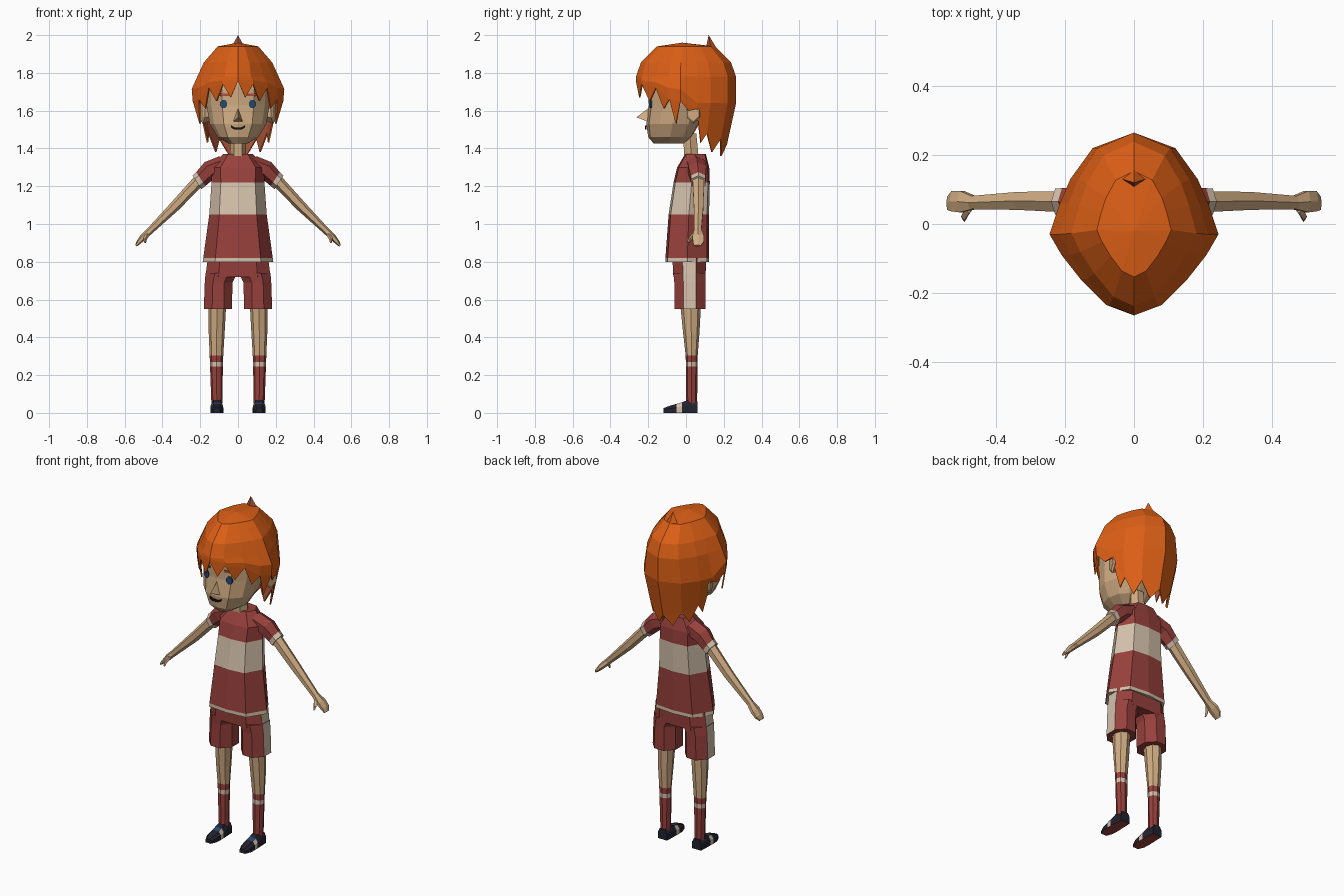
import bpy, bmesh, math
from mathutils import Vector

cube = bpy.data.objects.get("Cube")
if cube:
    bpy.data.objects.remove(cube, do_unlink=True)


def material(name, r, g, b):
    m = bpy.data.materials.new(name)
    m.use_nodes = True
    m.diffuse_color = (r, g, b, 1)
    node = m.node_tree.nodes["Principled BSDF"]
    node.inputs["Base Color"].default_value = (r, g, b, 1)
    node.inputs["Roughness"].default_value = 0.9
    return m


HAIR = material("orange_hair", 0.72, 0.115, 0.008)
RUST = material("rust_inner_hair", 0.38, 0.085, 0.04)
SKIN = material("skin", 0.63, 0.41, 0.225)
RED = material("dark_red_cloth", 0.31, 0.052, 0.045)
BEIGE = material("beige_trim", 0.66, 0.53, 0.41)
NAVY = material("navy_shoe", 0.016, 0.016, 0.03)
BLUE = material("blue", 0.02, 0.065, 0.16)
BLACK = material("black", 0.006, 0.006, 0.008)


def build(name, verts, faces, face_mats):
    """Mesh object with one material per face."""
    mesh = bpy.data.meshes.new(name)
    mesh.from_pydata([tuple(v) for v in verts], [], faces)
    used = list(dict.fromkeys(face_mats))
    for m in used:
        mesh.materials.append(m)
    for p, m in zip(mesh.polygons, face_mats):
        p.material_index = used.index(m)
    bm = bmesh.new()
    bm.from_mesh(mesh)
    bmesh.ops.recalc_face_normals(bm, faces=bm.faces)
    bm.to_mesh(mesh)
    bm.free()
    ob = bpy.data.objects.new(name, mesh)
    bpy.context.scene.collection.objects.link(ob)
    return ob


def loft(name, rings, mats, caps=None, rule=None):
    """Skin over rings; mats is per segment, rule(segment, side) may override."""
    n = len(rings[0])
    verts = [v for r in rings for v in r]
    faces, fm = [], []
    for s in range(len(rings) - 1):
        for i in range(n):
            j = (i + 1) % n
            faces.append((s * n + i, s * n + j, s * n + n + j, s * n + n + i))
            fm.append((rule and rule(s, i)) or mats[s])
    end = len(verts) - n
    faces += [tuple(range(n)), tuple(range(end, end + n))]
    fm += caps or [mats[0], mats[-1]]
    return build(name, verts, faces, fm)


def whole(half):
    """Complete a front-to-back half outline with its mirror image."""
    return half + [(-x, y) for x, y in half[-2:0:-1]]


def gon(n, turn=0.0):
    return [(math.cos(math.tau * (i + turn) / n), math.sin(math.tau * (i + turn) / n)) for i in range(n)]


def level(shape, z, cx, cy, rx, ry):
    return [Vector((cx + rx * x, cy + ry * y, z)) for x, y in shape]


def tube(name, path, mats, side, n=6):
    """Limb along path points (x, y, z, width along y, thickness)."""
    d = (Vector(path[-1][:3]) - Vector(path[0][:3])).normalized()
    u = Vector((0, 1, 0))
    v = d.cross(u).normalized()
    rings = []
    for x, y, z, w, t in path:
        ring = [Vector((x, y, z)) + u * w * b + v * t * a for a, b in gon(n)]
        rings.append([Vector((p.x * side, p.y, p.z)) for p in ring])
    return loft(name, rings, mats)


# Shirt
BODY = whole([(0, -1), (.65, -.9), (1, 0), (.65, .9), (0, 1)])
loft("shirt", [level(BODY, z, 0, cy, rx, ry) for z, cy, rx, ry in [
    (.80, .007, .187, .116), (.82, .007, .184, .116), (1.05, .015, .152, .107),
    (1.22, .03, .14, .096), (1.30, .038, .142, .085), (1.37, .05, .08, .055)]],
    [BEIGE, RED, BEIGE, RED, RED])

# Shorts: hip block
HIP = whole([(0, -1), (.6, -1), (1, -.4), (1, .4), (.6, 1), (0, 1)])
loft("shorts_hip", [level(HIP, z, 0, .018, rx, ry) for z, rx, ry in [
    (.72, .172, .085), (.82, .16, .09)]], [RED],
    rule=lambda s, i: BEIGE if i in (2, 7) else None)

# Neck and head
loft("neck", [level(gon(6), 1.33, 0, .03, .045, .045),
              level(gon(6), 1.48, 0, .02, .04, .04)], [SKIN])
FACE = whole([(0, -1), (.5, -.9), (.85, -.5), (1, 0), (.85, .6), (.5, .95), (0, 1)])
loft("head", [level(FACE, z, 0, (f + b) / 2, rx, (b - f) / 2) for z, f, b, rx in [
    (1.425, -.17, -.01, .05), (1.46, -.2, .03, .108), (1.53, -.21, .07, .15),
    (1.63, -.197, .1, .167), (1.73, -.2, .13, .172), (1.86, -.14, .13, .12)]], [SKIN] * 5)
build("nose", [(0, -.19, 1.62), (-.027, -.198, 1.54), (.027, -.198, 1.54), (0, -.262, 1.565)],
      [(0, 1, 3), (0, 3, 2), (1, 2, 3), (0, 2, 1)], [SKIN] * 4)

# Mouth: a thin upturned strip
LIPS = [(-.036, 1.516), (-.018, 1.506), (.018, 1.506), (.036, 1.516)]
loft("mouth", [[Vector((x, y, z + h)) for y, h in
                [(-.216, -.006), (-.216, .006), (-.208, .006), (-.208, -.006)]]
               for x, z in LIPS], [BLACK] * 3)

# Hair cap: outline columns from front to back, then rings downward
COLS = [(0, -.265), (.08, -.235), (.155, -.16), (.21, -.09), (.245, -.03),
        (.215, .06), (.185, .13), (.12, .22), (0, .265)]
HEM = [1.755, 1.74, 1.72, 1.66, 1.65, 1.61, 1.48, 1.45, 1.42]
TIPS = [1.67, 1.65, 1.61, 1.53, 1.6, 1.43, 1.38, 1.36]
cols = whole(COLS)
hem = HEM + HEM[-2:0:-1]
tips = TIPS + TIPS[::-1]
n = len(cols)


def hang(x, y, z):
    """Lower hair draws in toward the neck."""
    s = 1 - max(0, 1.68 - z) * 0.7
    return Vector((x * s, y * s, z))


rings = [level(cols, z, 0, 0, sx, sy) for z, sx, sy in [
    (1.94, .44, .58), (1.855, .74, .9), (1.78, .88, 1)]]
rings.append([Vector((x, y, (1.78 + h) / 2 if h > 1.62 else 1.64)) for (x, y), h in zip(cols, hem)])
rings.append([hang(x, y, h) for (x, y), h in zip(cols, hem)])
verts = [v for r in rings for v in r]
faces = [(s * n + i, s * n + (i + 1) % n, s * n + n + (i + 1) % n, s * n + n + i)
         for s in range(4) for i in range(n)]
verts.append(Vector((0, -.02, 1.96)))
top = len(verts) - 1
faces += [(i, (i + 1) % n, top) for i in range(n)]
for i in range(n):  # pointed locks below the hem
    a, b = cols[i], cols[(i + 1) % n]
    verts.append(hang((a[0] + b[0]) / 2, (a[1] + b[1]) / 2, tips[i]))
    faces.append((4 * n + i, 4 * n + (i + 1) % n, len(verts) - 1))
hair = build("hair", verts, faces, [HAIR] * len(faces))
hair.data.materials.append(RUST)
shell = hair.modifiers.new("thickness", "SOLIDIFY")
shell.thickness = 0.008
shell.offset = -1
shell.material_offset = 1

# Tuft on the crown
build("hair_tuft", [(-.05, .135, 1.91), (0, .105, 1.93), (.05, .135, 1.91), (0, .18, 1.90), (0, .12, 2.0)],
      [(0, 1, 4), (1, 2, 4), (2, 3, 4), (3, 0, 4), (0, 3, 2, 1)], [RUST, RUST, HAIR, HAIR, HAIR])

for side, word in ((1, "left"), (-1, "right")):
    # Eye and eyebrow plates, turned to follow the face
    def plate(name, cx, y, z, rx, rz, sides, mat):
        ring = [[Vector((side * (cx + rx * a), y + depth + .18 * rx * a, z + rz * b))
                 for a, b in gon(sides, .5)] for depth in (-.004, .004)]
        loft(name, ring, [mat])
    plate(word + "_eye", .075, -.187, 1.635, .018, .024, 8, BLUE)
    plate(word + "_eyebrow", .07, -.188, 1.685, .034, .009, 4, RUST)

    # Ear
    loft(word + "_ear", [[Vector((side * (x + .012 * a), .04 + r * .04 * a, 1.595 + r * .065 * b))
                          for a, b in gon(6, .5)] for x, r in ((.145, .7), (.185, 1), (.195, .8))],
         [SKIN, SKIN])

    # Sleeve with cuff, arm, hand and thumb
    tube(word + "_sleeve", [(.07, .055, 1.315, .055, .052), (.15, .06, 1.285, .055, .05),
                            (.197, .065, 1.238, .045, .044), (.217, .065, 1.22, .044, .043)],
         [RED, RED, BEIGE], side)
    tube(word + "_arm", [(.2, .065, 1.237, .035, .032), (.33, .067, 1.098, .03, .028),
                         (.47, .062, .96, .022, .018)], [SKIN, SKIN], side)
    tube(word + "_hand", [(.465, .062, .965, .022, .018), (.5, .065, .932, .036, .018),
                          (.525, .066, .905, .034, .013), (.54, .06, .885, .022, .006)],
         [SKIN] * 3, side)
    tube(word + "_thumb", [(.478, .045, .948, .014, .012), (.492, .022, .92, .012, .01),
                           (.492, .012, .9, .006, .005)], [SKIN] * 2, side, 4)

    # Shorts leg with side stripe on its flat outer face
    stripe = 7 if side > 0 else 3
    flat = [(x / .924, y / .924) for x, y in gon(8, .5)]
    loft(word + "_shorts_leg", [level(flat, z, side * cx, cy, rx, ry) for z, cx, cy, rx, ry in [
        (.55, .106, .02, .075, .082), (.69, .103, .02, .073, .082), (.74, .088, .018, .084, .085)]],
        [RED, RED], rule=lambda s, i: BEIGE if i == stripe else None)

    # Leg and striped sock
    loft(word + "_leg", [level(gon(8), z, side * cx, cy, rx, ry) for z, cx, cy, rx, ry in [
        (.70, .11, .025, .046, .055), (.55, .11, .025, .046, .053), (.42, .113, .028, .042, .043),
        (.305, .114, .03, .036, .032), (.27, .114, .03, .035, .031), (.245, .114, .03, .034, .031),
        (.05, .112, .03, .029, .029)]], [SKIN, SKIN, SKIN, RED, BEIGE, RED])

    # Shoe: red sole, beige strap, blue tongue
    outline = [(-1, 0), (-1, .6), (-.6, 1), (.6, 1), (1, .6), (1, 0)]

    def shoe_rule(s, i):
        if i == 5:
            return RED
        return BLUE if s == 2 and i == 2 else None
    loft(word + "_shoe", [[Vector((side * .112 + w * a, y, h * b)) for a, b in outline]
                          for y, w, h in [(-.12, .018, .025), (-.085, .032, .038), (-.05, .034, .048),
                                          (-.022, .033, .056), (.01, .032, .068), (.062, .03, .06)]],
         [NAVY, NAVY, BEIGE, NAVY, NAVY], rule=shoe_rule)
